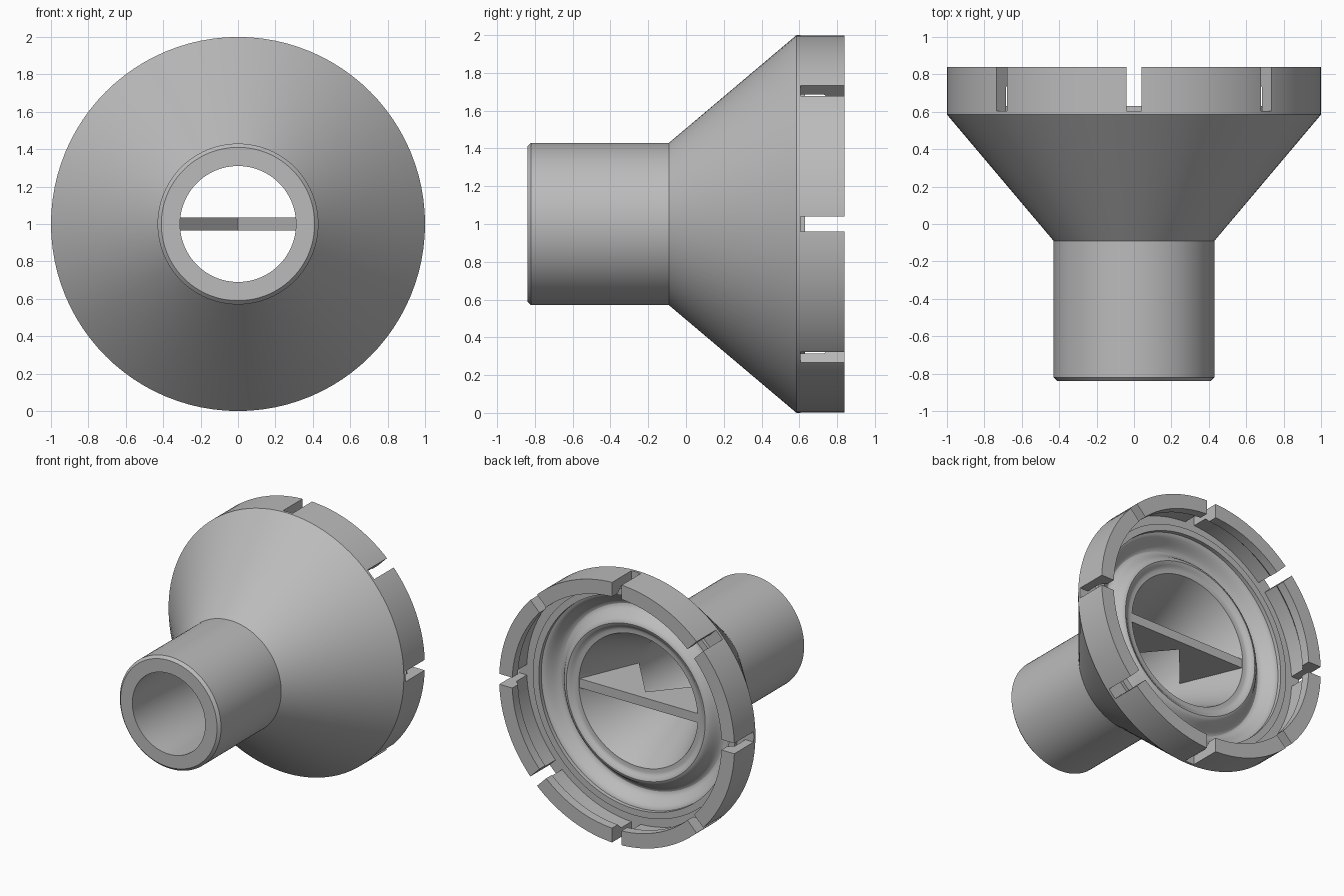
import bpy, bmesh, math
from mathutils import Matrix, Vector

cube = bpy.data.objects.get("Cube")
if cube:
    bpy.data.objects.remove(cube, do_unlink=True)

grey = bpy.data.materials.new("plain_grey")
grey.use_nodes = True
grey.diffuse_color = (0.5, 0.5, 0.5, 1)
grey.node_tree.nodes["Principled BSDF"].inputs["Base Color"].default_value = (0.5, 0.5, 0.5, 1)


def make_object(name, bm):
    bmesh.ops.recalc_face_normals(bm, faces=bm.faces)
    mesh = bpy.data.meshes.new(name)
    bm.to_mesh(mesh)
    bm.free()
    mesh.materials.append(grey)
    obj = bpy.data.objects.new(name, mesh)
    bpy.context.collection.objects.link(obj)
    return obj


def activate(obj):
    bpy.ops.object.select_all(action="DESELECT")
    obj.select_set(True)
    bpy.context.view_layer.objects.active = obj


def wave(r0, r1, y0, y1, steps=8):
    """Smooth S-shaped transition between two heights of the profile."""
    return [(r0 + (r1 - r0) * i / steps,
             y0 + (y1 - y0) * (1 - math.cos(math.pi * i / steps)) / 2)
            for i in range(1, steps + 1)]


AXIS = Vector((0, 0, 1))

# Funnel body: closed (radius, y) profile turned around the y axis
profile = [(0.31, -0.84), (0.41, -0.84), (0.43, -0.82), (0.43, -0.09),
           (1.0, 0.585), (1.0, 0.84),                           # cone and rim
           (0.89, 0.84), (0.89, 0.77), (0.93, 0.73), (0.93, 0.605),  # snap lip
           (0.86, 0.605), (0.86, 0.63), (0.81, 0.63), (0.81, 0.6)]   # seat step
profile += wave(0.81, 0.70, 0.60, 0.51)                         # groove
profile += wave(0.70, 0.59, 0.51, 0.61)                         # bead
profile += wave(0.59, 0.535, 0.61, 0.58, 4)
profile += [(0.505, 0.58), (0.31, 0.12)]                        # throat

bm = bmesh.new()
verts = [bm.verts.new((r, y, 1)) for r, y in profile]
edges = [bm.edges.new((v, verts[(i + 1) % len(verts)])) for i, v in enumerate(verts)]
bmesh.ops.spin(bm, geom=verts + edges, cent=AXIS, axis=(0, 1, 0),
               angle=math.tau, steps=96, use_merge=True)
bmesh.ops.remove_doubles(bm, verts=bm.verts, dist=0.0001)
body = make_object("funnel_body", bm)

# Eight slots cut through the rim
bm = bmesh.new()
for i in range(8):
    matrix = (Matrix.Translation(AXIS) @ Matrix.Rotation(i * math.pi / 4, 4, "Y")
              @ Matrix.Translation((0.983, 0.805, 0))
              @ Matrix.Diagonal((0.24, 0.4, 0.08, 1)))
    bmesh.ops.create_cube(bm, size=1, matrix=matrix)
cutter = make_object("slot_cutter", bm)
cutter.hide_render = True
activate(body)
mod = body.modifiers.new("slots", "BOOLEAN")
mod.operation = "DIFFERENCE"
mod.solver = "EXACT"
mod.object = cutter
bpy.ops.object.modifier_apply(modifier=mod.name)
bpy.data.objects.remove(cutter, do_unlink=True)
bpy.ops.object.shade_smooth_by_angle(angle=math.radians(28))

# Notched blade across the throat
outline = [(0.507, 0.575), (0.315, 0.12), (0, 0.49), (-0.315, 0.12), (-0.507, 0.575)]
bm = bmesh.new()
face = bm.faces.new([bm.verts.new((x, y, 0.965)) for x, y in outline])
top = bmesh.ops.extrude_face_region(bm, geom=[face])["geom"]
bmesh.ops.translate(bm, vec=(0, 0, 0.07),
                    verts=[g for g in top if isinstance(g, bmesh.types.BMVert)])
make_object("throat_blade", bm)
